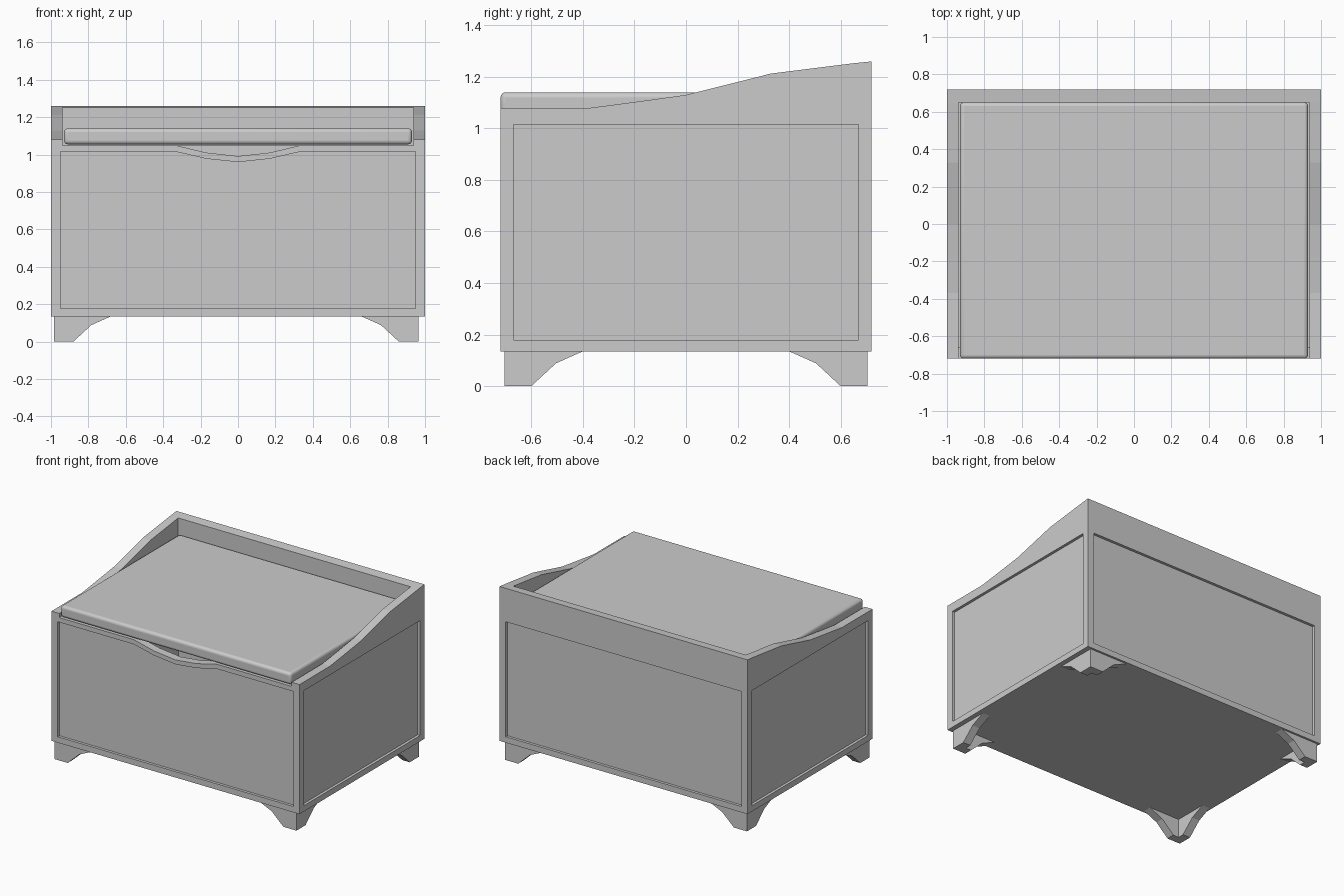
import bpy, bmesh
from math import pi
from mathutils import Matrix, Vector

if "Cube" in bpy.data.objects:
    bpy.data.objects.remove(bpy.data.objects["Cube"])

T = 0.06            # wall thickness
Z0, Z1 = 0.135, 1.05


def finish(name, bm):
    bmesh.ops.recalc_face_normals(bm, faces=bm.faces)
    me = bpy.data.meshes.new(name)
    bm.to_mesh(me)
    bm.free()
    ob = bpy.data.objects.new(name, me)
    bpy.context.collection.objects.link(ob)
    return ob


def loft(name, rings):
    """Closed solid through rings with equal point counts."""
    bm = bmesh.new()
    loops = [[bm.verts.new(p) for p in r] for r in rings]
    n = len(loops[0])
    for a, b in zip(loops, loops[1:]):
        for i in range(n):
            j = (i + 1) % n
            bm.faces.new((a[i], a[j], b[j], b[i]))
    bm.faces.new(loops[0])
    bm.faces.new(loops[-1])
    return finish(name, bm)


def box(name, lo, hi, bevel=0):
    bm = bmesh.new()
    size = Vector(hi) - Vector(lo)
    mid = (Vector(hi) + Vector(lo)) / 2
    bmesh.ops.create_cube(bm, size=1, matrix=Matrix.Translation(mid) @ Matrix.Diagonal((*size, 1)))
    ob = finish(name, bm)
    if bevel:
        m = ob.modifiers.new("Bevel", "BEVEL")
        m.width, m.segments = bevel, 4
        bpy.context.view_layer.objects.active = ob
        ob.select_set(True)
        bpy.ops.object.shade_smooth_by_angle(angle=0.6)
        ob.select_set(False)
    return ob


# Walls: mitred frames with a recessed panel; the front has a hand-hold dip
def wall(name, half, dist, angle, dip):
    def outline(w, low, high, drop):
        pts = [(-w, low), (w, low), (w, high)]
        if dip:
            pts += [(x, high - d * drop) for x, d in
                    ((.335, 0), (.17, .68), (0, 1), (-.17, .68), (-.335, 0))]
        return pts + [(-w, high)]
    outer = outline(half, Z0, Z1, 0.058)
    inner = outline(half - 0.05, 0.178, 1.016, 0.056)
    back = outline(half - T, Z0, Z1, 0.058)
    rot = Matrix.Rotation(angle, 3, 'Z')
    layers = ((inner, 0.02), (inner, 0), (outer, 0), (back, T))
    loft(name, [[rot @ Vector((u, d - dist, v)) for u, v in pts] for pts, d in layers])


wall("front_wall", 1, 0.72, 0, True)
wall("back_wall", 1, 0.72, pi, False)
wall("right_wall", 0.72, 1, pi / 2, False)
wall("left_wall", 0.72, 1, -pi / 2, False)
box("floor", (-1 + T, -0.72 + T, Z0), (1 - T, 0.72 - T, Z0 + 0.045))

# Lid with rounded edges
box("lid", (-0.93, -0.72, 1.055), (0.93, 0.65, 1.14), 0.02)

# Raised rail: sweeping sides and a back board
top = [(-.72, 1.08), (-.37, 1.08), (-.18, 1.105), (0, 1.13), (.33, 1.213), (.65, 1.253), (.72, 1.26)]
side = [(-.72, Z1)] + top + [(.72, Z1)]
back = [(.65, Z1), (.65, 1.253), (.72, 1.26), (.72, Z1)]
for name, prof, a, b in (("right_rail", side, .937, 1), ("left_rail", side, -1, -.937),
                         ("back_rail", back, -.937, .937)):
    loft(name, [[(x, y, z) for y, z in prof] for x in (a, b)])

# Corner bracket feet, each two mitred legs
foot = [(0, 0), (.105, 0), (.2, .088), (.305, Z0), (0, Z0)]
for sx, x0, xn in ((1, -.985, "left"), (-1, .965, "right")):
    for sy, yn in ((1, "front"), (-1, "back")):
        y0 = -.705 * sy
        ft = 0.06
        loft(f"{yn}_{xn}_foot_long", [[(x0 + sx * max(u, d), y0 + sy * d, z) for u, z in foot] for d in (0, ft)])
        loft(f"{yn}_{xn}_foot_short", [[(x0 + sx * d, y0 + sy * max(u, d), z) for u, z in foot] for d in (0, ft)])
